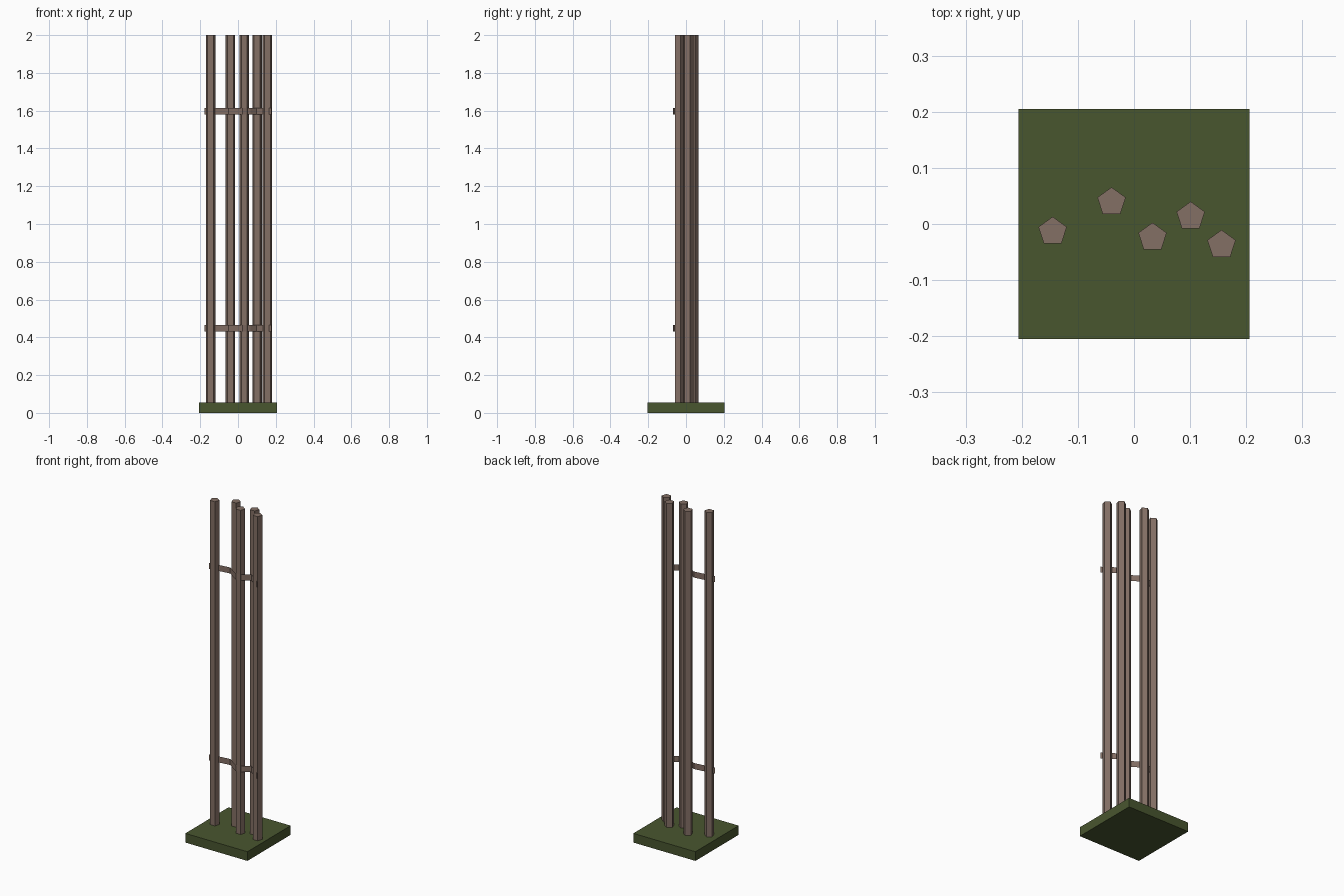
import bpy, bmesh, math

if "Cube" in bpy.data.objects:
    bpy.data.objects.remove(bpy.data.objects["Cube"])

def material(name, rgb):
    m = bpy.data.materials.new(name)
    m.diffuse_color = (*rgb, 1)
    m.use_nodes = True
    m.node_tree.nodes["Principled BSDF"].inputs["Base Color"].default_value = m.diffuse_color
    return m

grass = material("moss green", (0.066, 0.092, 0.028))
wood = material("weathered brown", (0.23, 0.16, 0.13))

def add_object(name, bm, mat):
    me = bpy.data.meshes.new(name)
    bm.to_mesh(me)
    bm.free()
    me.materials.append(mat)
    ob = bpy.data.objects.new(name, me)
    bpy.context.collection.objects.link(ob)
    return ob

BASE_TOP = 0.055

# Square ground slab
bm = bmesh.new()
bmesh.ops.create_cube(bm, size=1)
for v in bm.verts:
    v.co.x *= 0.412
    v.co.y *= 0.41
    v.co.z = (v.co.z + 0.5) * BASE_TOP
add_object("base", bm, grass)

# Five-sided upright poles, one corner towards the back
R = 0.0265
for i, (px, py) in enumerate([(-0.145, -0.0135), (-0.04, 0.039), (0.033, -0.024),
                              (0.101, 0.0135), (0.156, -0.037)]):
    bm = bmesh.new()
    ring = [bm.verts.new((px + R * math.cos(a), py + R * math.sin(a), 0.03))
            for a in (math.pi / 2 + k * math.tau / 5 for k in range(5))]
    f = bm.faces.new(ring)
    new = bmesh.ops.extrude_face_region(bm, geom=[f])["geom"]
    for v in new:
        if isinstance(v, bmesh.types.BMVert):
            v.co.z = 2.0
    bmesh.ops.recalc_face_normals(bm, faces=bm.faces)
    add_object(f"pole_{i + 1}", bm, wood)

# Thin woven bands zigzagging between the poles
PATH = [(-0.177, -0.02), (-0.05, -0.003), (0.024, -0.052),
        (0.066, -0.036), (0.098, -0.012), (0.177, -0.068)]
for name, z in (("lower_band", 0.448), ("upper_band", 1.597)):
    bm = bmesh.new()
    cols = [[bm.verts.new((x, y, z + d)) for d in (-0.018, 0.018)] for x, y in PATH]
    for a, b in zip(cols, cols[1:]):
        bm.faces.new((a[0], b[0], b[1], a[1]))
    add_object(name, bm, wood)
